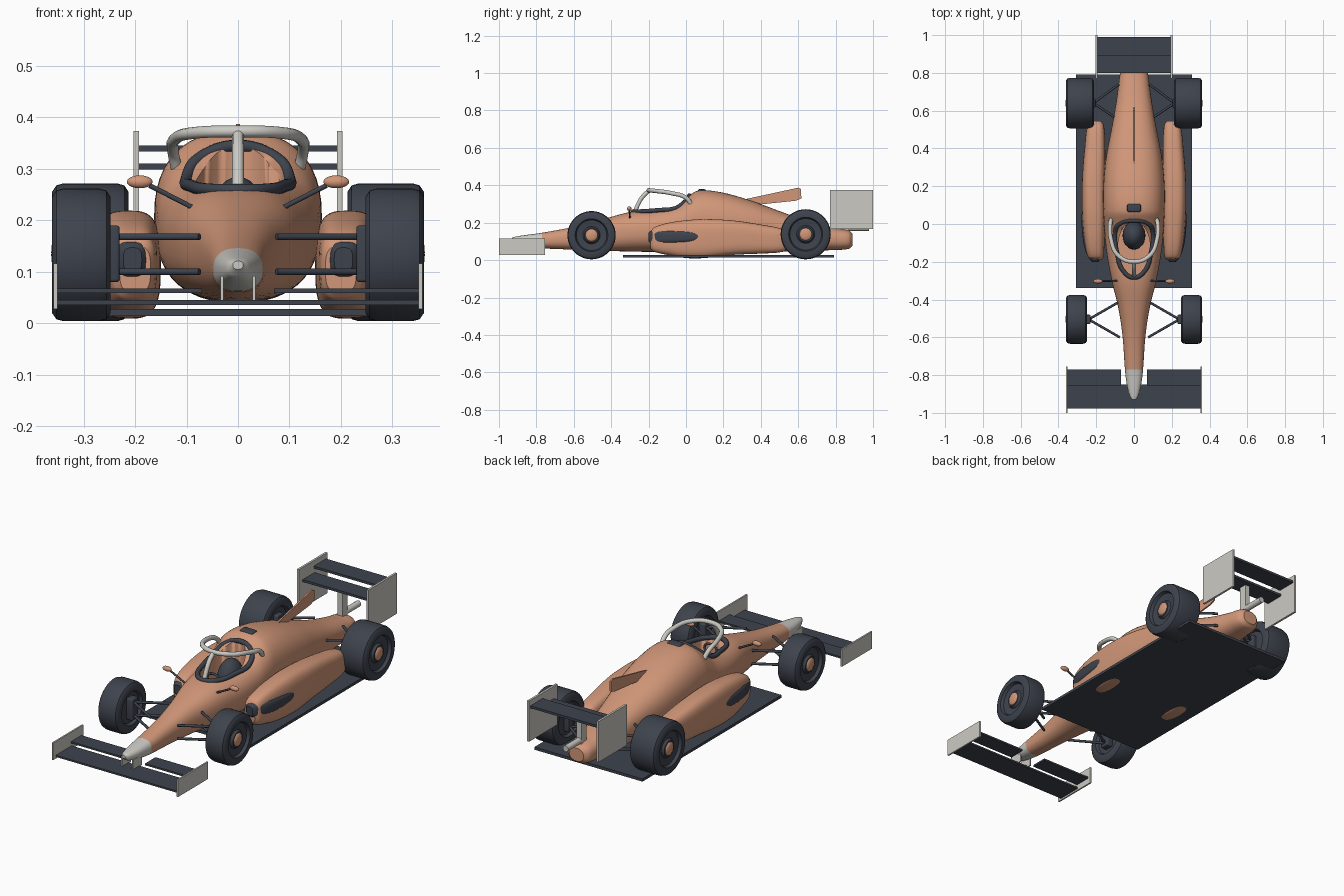
import bpy, bmesh, math
from mathutils import Vector

if "Cube" in bpy.data.objects:
    bpy.data.objects.remove(bpy.data.objects["Cube"])


def material(name, rgb):
    m = bpy.data.materials.new(name)
    m.diffuse_color = (*rgb, 1)
    m.use_nodes = True
    m.node_tree.nodes["Principled BSDF"].inputs["Base Color"].default_value = m.diffuse_color
    return m


COPPER = material("copper paint", (0.64, 0.31, 0.19))
DARK = material("dark carbon", (0.048, 0.056, 0.074))
GREY = material("light grey", (0.60, 0.59, 0.55))


def finish(name, bm, mats, smooth=True):
    bmesh.ops.recalc_face_normals(bm, faces=bm.faces[:])
    me = bpy.data.meshes.new(name)
    bm.to_mesh(me)
    bm.free()
    ob = bpy.data.objects.new(name, me)
    bpy.context.collection.objects.link(ob)
    for m in mats:
        me.materials.append(m)
    if smooth:
        select(ob)
        bpy.ops.object.shade_smooth_by_angle(angle=math.radians(35))
    return ob


def select(ob):
    bpy.ops.object.select_all(action='DESELECT')
    ob.select_set(True)
    bpy.context.view_layer.objects.active = ob


def skin(bm, rings):
    """Bridge rings of coordinates and cap both ends."""
    vs = [[bm.verts.new(p) for p in r] for r in rings]
    n = len(vs[0])
    for a, b in zip(vs, vs[1:]):
        for i in range(n):
            bm.faces.new((a[i], a[(i + 1) % n], b[(i + 1) % n], b[i]))
    bm.faces.new(vs[0])
    bm.faces.new(vs[-1])


def resample(st, steps):
    """Smooth interpolation of stations along their first value."""
    def slope(i, k):
        a, b = st[max(i - 1, 0)], st[min(i + 1, len(st) - 1)]
        return (b[k] - a[k]) / (b[0] - a[0])
    out = []
    for i in range(len(st) - 1):
        p, q = st[i], st[i + 1]
        d = q[0] - p[0]
        for j in range(steps):
            t = j / steps
            row = [p[0] + d * t]
            for k in range(1, len(p)):
                row.append((2*t**3 - 3*t*t + 1) * p[k] + (t**3 - 2*t*t + t) * d * slope(i, k)
                           + (3*t*t - 2*t**3) * q[k] + (t**3 - t*t) * d * slope(i + 1, k))
            out.append(row)
    return out + [list(st[-1])]


def loft(name, stations, mats, power, side=1, n=48):
    """Stations: y, centre x, half width, bottom z, top z."""
    rings = []
    for y, xc, hw, zb, zt in resample(stations, 5):
        ring = []
        for i in range(n):
            a = 2 * math.pi * i / n
            c, s = math.cos(a), math.sin(a)
            x = math.copysign(abs(c) ** (2 / power), c) * hw
            z = math.copysign(abs(s) ** (2 / power), s) * (zt - zb) / 2
            ring.append((side * (xc + x), y, (zb + zt) / 2 + z))
        rings.append(ring)
    bm = bmesh.new()
    skin(bm, rings)
    return finish(name, bm, mats)


def box(name, x, y, z, mat, bevel=0.0):
    bm = bmesh.new()
    bmesh.ops.create_cube(bm, size=1)
    for v in bm.verts:
        v.co = [(r[0] + r[1]) / 2 + c * (r[1] - r[0]) for r, c in zip((x, y, z), v.co)]
    if bevel:
        bmesh.ops.bevel(bm, geom=bm.edges[:], offset=bevel, segments=3, affect='EDGES', profile=0.5)
    return finish(name, bm, [mat], bool(bevel))


def ball(name, centre, half, mat):
    bm = bmesh.new()
    bmesh.ops.create_uvsphere(bm, u_segments=28, v_segments=16, radius=1)
    for v in bm.verts:
        v.co = Vector([c + h * k for c, h, k in zip(centre, half, v.co)])
    return finish(name, bm, [mat])


def tube(name, pts, r, mat, cyclic=False):
    cu = bpy.data.curves.new(name, 'CURVE')
    cu.dimensions = '3D'
    cu.bevel_depth, cu.bevel_resolution, cu.use_fill_caps = r, 3, True
    sp = cu.splines.new('BEZIER')
    sp.bezier_points.add(len(pts) - 1)
    for b, p in zip(sp.bezier_points, pts):
        b.co = p
        b.handle_left_type = b.handle_right_type = 'AUTO' if len(pts) > 2 else 'VECTOR'
    sp.use_cyclic_u = cyclic
    sp.resolution_u = 8 if len(pts) > 2 else 1
    cu.materials.append(mat)
    ob = bpy.data.objects.new(name, cu)
    bpy.context.collection.objects.link(ob)
    select(ob)
    bpy.ops.object.convert(target='MESH')
    bpy.ops.object.shade_smooth_by_angle(angle=math.radians(50))


def wheel(name, s, x0, x1, y, R):
    h, xc, n = (x1 - x0) / 2, (x0 + x1) / 2, 48
    prof = [(.02, -h + .015), (.6, -h + .015), (.66, -h), (.88, -h), (.97, -h + .008), (1, -h + .022),
            (1, h - .022), (.97, h - .008), (.88, h), (.68, h), (.63, h - .015), (.36, h - .02),
            (.3, h - .008), (.02, h - .008)]
    bm = bmesh.new()
    skin(bm, [[(s * (xc + x), y + r * R * math.cos(2 * math.pi * i / n),
                R + .004 + r * R * math.sin(2 * math.pi * i / n)) for i in range(n)] for r, x in prof])
    finish(name, bm, [DARK])
    ball(name + "_hub", (s * (x1 - .009), y, R + .004), (.011, .033, .033), COPPER)


# Main body with grey nose tip
body = loft("body", [
    (-.93, 0, .01, .105, .121), (-.91, 0, .023, .088, .126), (-.85, 0, .038, .073, .135),
    (-.77, 0, .048, .063, .146), (-.6, 0, .06, .056, .178), (-.45, 0, .082, .05, .217),
    (-.3, 0, .118, .046, .257), (-.15, 0, .145, .043, .275), (-.05, 0, .155, .042, .302),
    (.01, 0, .159, .041, .342), (.07, 0, .162, .04, .373), (.2, 0, .162, .04, .36),
    (.35, 0, .148, .042, .317), (.5, 0, .12, .045, .262), (.65, 0, .094, .05, .208),
    (.8, 0, .074, .054, .17), (.87, 0, .062, .06, .158), (.89, 0, .04, .075, .142)], [COPPER, GREY], 2.4)
for p in body.data.polygons:
    p.material_index = int(p.center.y < -.77)

# Cockpit opening
bm = bmesh.new()
bmesh.ops.create_cone(bm, cap_ends=True, segments=40, radius1=1, radius2=1, depth=1)
for v in bm.verts:
    v.co = (v.co.x * .086, -.13 + v.co.y * .145, .32 + v.co.z * .32)
cutter = finish("cockpit_cutter", bm, [COPPER])
mod = body.modifiers.new("cockpit", 'BOOLEAN')
mod.operation, mod.solver, mod.object = 'DIFFERENCE', 'EXACT', cutter
select(body)
bpy.ops.object.modifier_apply(modifier=mod.name)
bpy.data.objects.remove(cutter)

# Cockpit rim, seat, steering wheel and head guard
half = [(.055, -.25, .26), (.09, -.15, .267), (.1, -.05, .28), (.078, .0, .318)]
tube("cockpit_rim", [(0, -.283, .259)] + half + [(0, .018, .345)] +
     [(-x, y, z) for x, y, z in half[::-1]], .012, DARK, True)
ball("seat", (0, -.06, .18), (.06, .075, .105), DARK)
tube("steering_wheel", [(.035 * math.cos(a), -.2, .235 + .025 * math.sin(a))
                        for a in (0, 1.57, 3.14, 4.71)], .006, DARK, True)
arch = [(.118, .03, .295), (.126, .0, .333), (.122, -.08, .358), (.085, -.165, .37)]
tube("head_guard", arch + [(0, -.2, .373)] + [(-x, y, z) for x, y, z in arch[::-1]], .0115, GREY)
tube("head_guard_pillar", [(0, -.198, .371), (0, -.235, .335), (0, -.275, .258)], .0115, GREY)

# Roof slot and engine fin
box("roof_slot", (-.036, .036), (.064, .106), (.36, .379), DARK, .007)
outline = [(.29, .32), (.6, .387), (.614, .38), (.617, .33), (.585, .317), (.4, .298)]
bm = bmesh.new()
skin(bm, [[(x, y, z) for y, z in outline] for x in (-.004, .004)])
finish("engine_fin", bm, [COPPER], False)

# Floor
box("floor", (-.307, .307), (-.338, .792), (.014, .028), DARK)

# Wings, tail pipe and wing post
box("front_wing_main", (-.353, .353), (-.978, -.85), (.036, .045), DARK)
box("rear_wing_main", (-.195, .195), (.8, .897), (.299, .311), DARK)
box("rear_wing_flap", (-.195, .195), (.89, .99), (.334, .346), DARK)
box("rear_wing_post", (-.014, .014), (.83, .87), (.13, .302), GREY)
tube("tail_pipe", [(0, .86, .172), (0, .978, .172)], .016, GREY)

for s, tag in ((1, "left"), (-1, "right")):
    def span(a, b):
        return sorted((s * a, s * b))

    box(tag + "_front_wing_flap", span(.07, .353), (-.855, -.77), (.059, .068), DARK)
    box(tag + "_front_end_plate", span(.351, .359), (-1, -.755), (.028, .116), GREY)
    box(tag + "_nose_pylon", span(.028, .034), (-.9, -.83), (.04, .092), GREY)
    box(tag + "_rear_end_plate", span(.192, .203), (.77, 1), (.165, .374), GREY)

    # Side pod and its dark intake
    loft(tag + "_side_pod", [
        (-.19, .2, .03, .06, .15), (-.172, .203, .042, .045, .174), (-.1, .208, .052, .028, .198),
        (0, .211, .06, .011, .213), (.1, .213, .063, .011, .219), (.25, .213, .061, .028, .212),
        (.4, .207, .055, .035, .19), (.52, .203, .044, .045, .165), (.546, .2, .026, .07, .14)],
        [COPPER], 3.2, s)
    loft(tag + "_intake", [
        (-.2, .205, .018, .1, .147), (-.185, .207, .03, .088, .158), (-.13, .22, .041, .085, .163),
        (-.04, .232, .043, .087, .161), (.04, .236, .042, .095, .155), (.08, .236, .036, .115, .14)],
        [DARK], 3, s)

    # Mirror on a stalk
    ball(tag + "_mirror", (s * .191, -.303, .275), (.025, .012, .0125), COPPER)
    tube(tag + "_mirror_stalk", [(s * .09, -.3, .226), (s * .172, -.302, .268)], .005, DARK)

    # Wheels
    wheel(tag + "_front_wheel", s, .248, .361, -.505, .129)
    wheel(tag + "_rear_wheel", s, .213, .361, .64, .134)

    # Wishbones and uprights
    for end, y, x, reach in (("front", -.505, .24, (.075, -.6, -.41)), ("rear", .64, .215, (.08, .55, .74))):
        for z in (.1, .168):
            for i in (1, 2):
                tube(f"{tag}_{end}_wishbone", [(s * x, y, z), (s * reach[0], reach[i], z)], .0065, DARK)
        box(f"{tag}_{end}_upright", span(x - .01, x + .03), (y - .025, y + .025), (.08, .19), DARK, .006)
